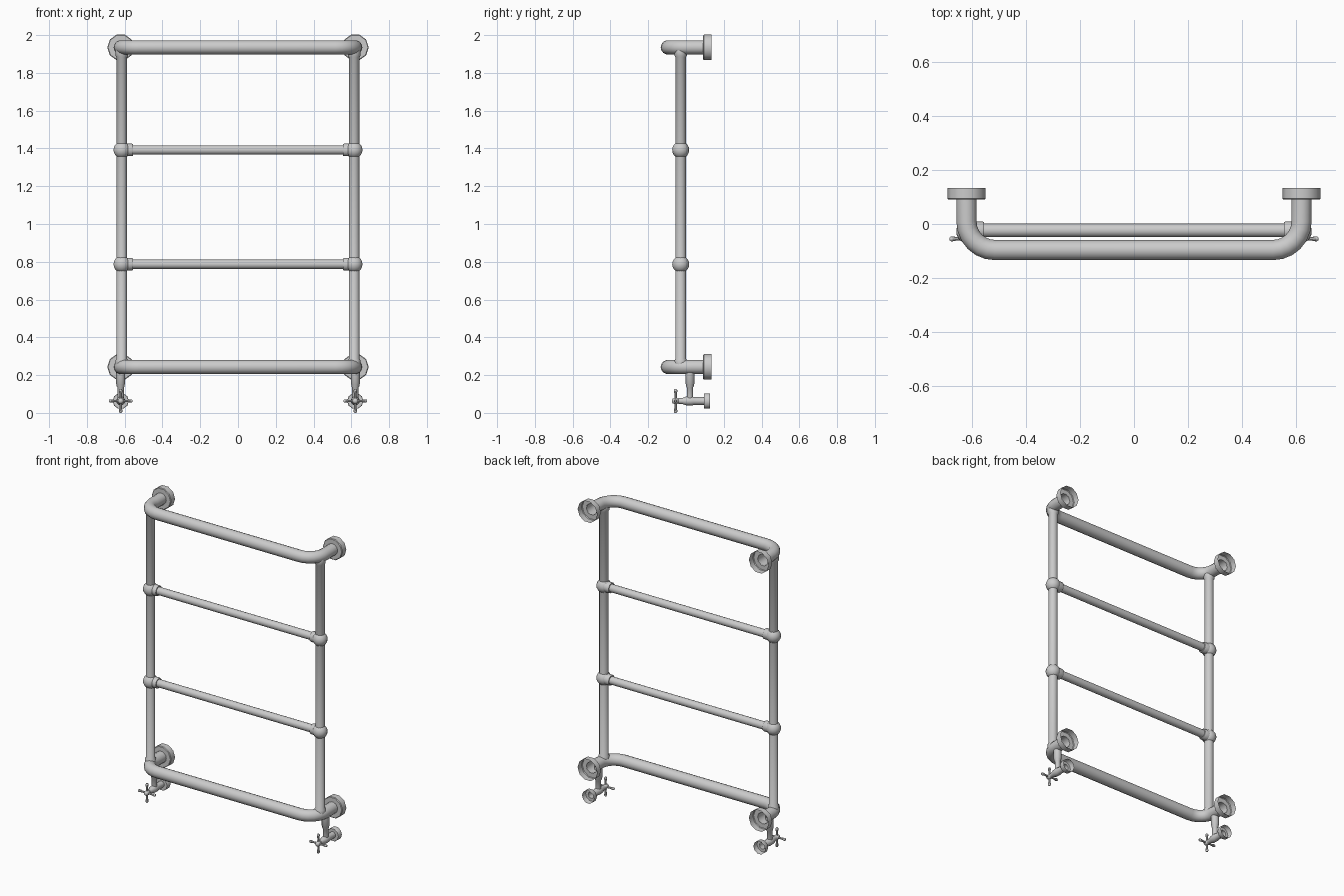
import bpy, bmesh
from math import sin, cos, pi, radians
from mathutils import Vector

if "Cube" in bpy.data.objects:
    bpy.data.objects.remove(bpy.data.objects["Cube"])

PX = 0.615          # upright x
FX = 0.621          # wall leg and valve x
PY = -0.028         # upright y


def finish(name, bm, angle=40):
    bmesh.ops.recalc_face_normals(bm, faces=bm.faces)
    me = bpy.data.meshes.new(name)
    bm.to_mesh(me)
    bm.free()
    ob = bpy.data.objects.new(name, me)
    bpy.context.collection.objects.link(ob)
    bpy.ops.object.select_all(action='DESELECT')
    ob.select_set(True)
    bpy.context.view_layer.objects.active = ob
    bpy.ops.object.shade_smooth_by_angle(angle=radians(angle))
    return ob


def skin(name, rings, caps=False, angle=40):
    """Bridge a series of closed rings of points."""
    bm = bmesh.new()
    vr = [[bm.verts.new(p) for p in ring] for ring in rings]
    n = len(vr[0])
    for a, b in zip(vr, vr[1:]):
        for i in range(n):
            j = (i + 1) % n
            bm.faces.new((a[i], a[j], b[j], b[i]))
    if caps:
        bm.faces.new(vr[0])
        bm.faces.new(vr[-1])
    return finish(name, bm, angle)


def lathe(name, origin, axis, profile, n=14, caps=False, angle=40):
    """Turn (radius, distance along axis) points about an axis."""
    d = Vector(axis)
    u = Vector((1, 0, 0)) if abs(d.x) < 0.5 else Vector((0, 1, 0))
    v = d.cross(u)
    o = Vector(origin)
    rings = [[o + d * t + (u * cos(2 * pi * i / n) + v * sin(2 * pi * i / n)) * r
              for i in range(n)] for r, t in profile]
    return skin(name, rings, caps, angle)


def bent_rail(name, z, r=0.0375, n=14):
    """Large tube with two quarter bends running back to the wall."""
    R, yf = 0.105, -0.0965
    half = [Vector((FX, 0.092, z))]
    for k in range(7):
        a = k * pi / 12
        half.append(Vector((FX - R + R * cos(a), yf + R - R * sin(a), z)))
    path = half + [Vector((-p.x, p.y, z)) for p in reversed(half)]
    rings = []
    for i, p in enumerate(path):
        t = (path[min(i + 1, len(path) - 1)] - path[max(i - 1, 0)]).normalized()
        if i in (0, len(path) - 1):
            t = Vector((0, -1 if i == 0 else 1, 0))
        side = Vector((t.y, -t.x, 0))
        rings.append([p + side * (r * cos(2 * pi * k / n)) + Vector((0, 0, r * sin(2 * pi * k / n)))
                      for k in range(n)])
    skin(name, rings)


def ball(name, loc, r):
    bm = bmesh.new()
    bmesh.ops.create_uvsphere(bm, u_segments=14, v_segments=10, radius=r)
    bmesh.ops.translate(bm, verts=bm.verts, vec=loc)
    finish(name, bm)


Y, Z = (0, 1, 0), (0, 0, 1)
RAILS = {"lower": 0.787, "upper": 1.392}
ENDS = {"bottom": 0.243, "top": 1.935}

# large bent tubes at top and bottom
for level, z in ENDS.items():
    bent_rail(level + "_bent_rail", z)

# thin cross rails
for level, z in RAILS.items():
    lathe(level + "_cross_rail", (0, PY + 0.004, z), (1, 0, 0), [(0.025, -0.6), (0.025, 0.6)])

for s, side in ((-1, "left"), (1, "right")):
    # upright with collars where it meets the bent tubes
    lathe(side + "_upright", (s * PX, PY, 0), Z, [
        (0.028, 0.24), (0.033, 0.25), (0.033, 0.28), (0.028, 0.287),
        (0.028, 1.883), (0.033, 1.89), (0.033, 1.925), (0.028, 1.935)])

    # ball joints and collars of the cross rails
    for level, z in RAILS.items():
        ball(f"{side}_{level}_ball_joint", (s * PX, PY, z), 0.045)
        lathe(f"{side}_{level}_rail_collar", (s * PX, PY + 0.003, z), (-s, 0, 0),
              [(0.034, 0.02), (0.034, 0.054), (0.032, 0.058), (0.025, 0.058)])

    # hollow wall flanges
    for level, z in ENDS.items():
        lathe(f"{side}_{level}_wall_flange", (s * FX, 0, z), Y,
              [(0.037, 0.091), (0.067, 0.091), (0.071, 0.095), (0.071, 0.134)], n=10)

    # valve tail dropping from the bottom tube
    lathe(side + "_valve_tail", (s * FX, 0.021, 0), Z, [
        (0.017, 0.06), (0.017, 0.135), (0.021, 0.14), (0.021, 0.15),
        (0.024, 0.154), (0.024, 0.23)])
    # valve body, tapering forward to the spindle
    lathe(side + "_valve_body", (s * FX, 0, 0.063), Y, [
        (0.010, -0.055), (0.010, -0.045), (0.015, -0.04), (0.016, -0.02),
        (0.023, 0.0), (0.024, 0.03), (0.021, 0.042), (0.021, 0.096)], n=12)
    lathe(side + "_valve_flange", (s * FX, 0, 0.063), Y,
          [(0.021, 0.094), (0.041, 0.094), (0.043, 0.097), (0.043, 0.128)], n=10)

    # cross handle: hub and four flared arms
    lathe(side + "_handle_hub", (s * FX, -0.055, 0.063), Y,
          [(0.006, -0.02), (0.013, -0.015), (0.016, -0.004), (0.016, 0.008), (0.011, 0.016)],
          n=12, caps=True)
    for k in range(4):
        a = k * pi / 2
        lathe(f"{side}_handle_arm_{k + 1}", (s * FX, -0.055, 0.063),
              (round(cos(a)), 0, round(sin(a))),
              [(0.007, 0.008), (0.006, 0.035), (0.009, 0.05), (0.009, 0.057), (0.005, 0.063)],
              n=8, caps=True)
